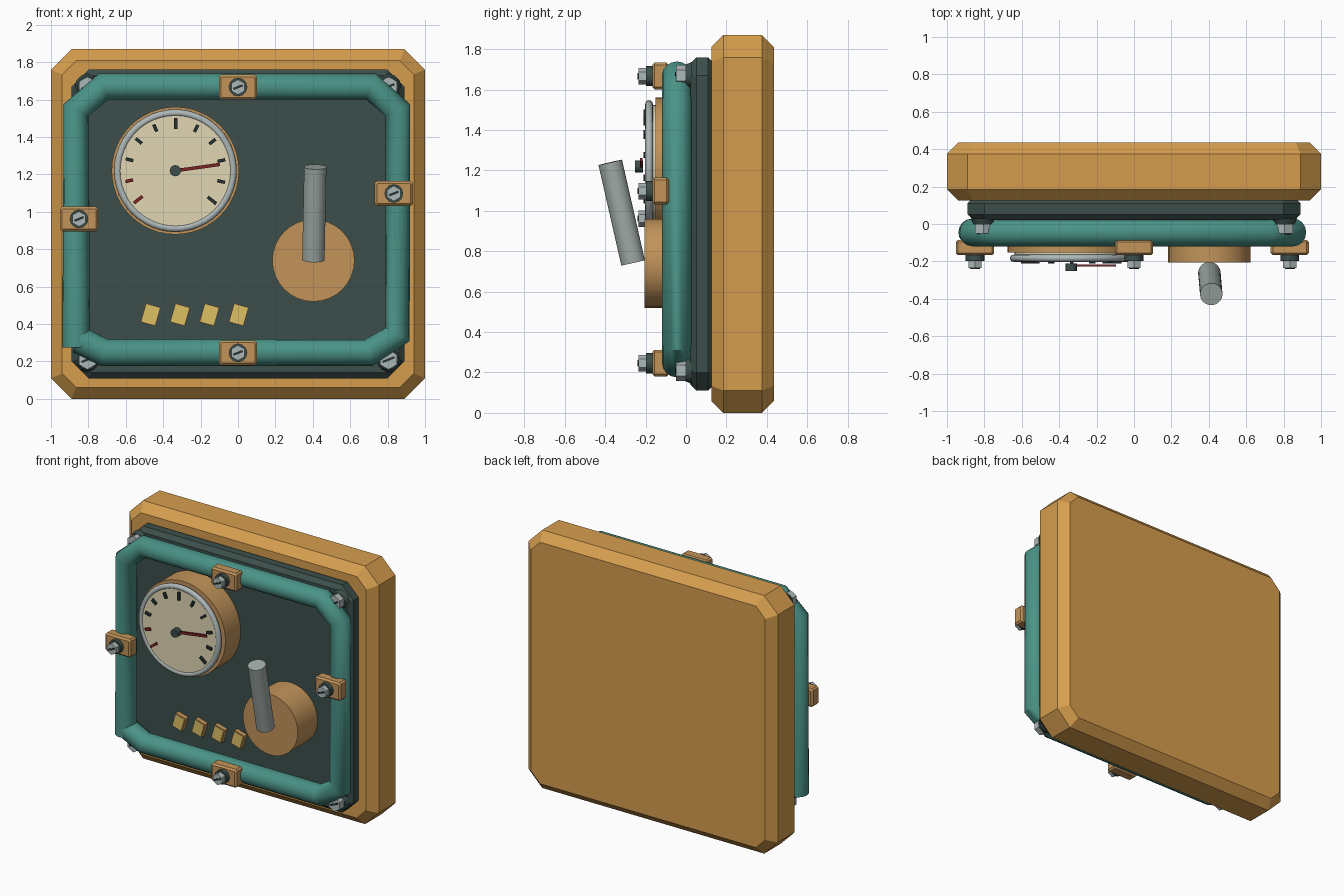
import bpy, bmesh, math
from mathutils import Vector, Matrix

cube = bpy.data.objects.get("Cube")
if cube:
    bpy.data.objects.remove(cube)


def material(name, r, g, b):
    lin = [((c / 255 + 0.055) / 1.055) ** 2.4 for c in (r, g, b)] + [1]
    m = bpy.data.materials.new(name)
    m.use_nodes = True
    m.diffuse_color = lin
    m.node_tree.nodes["Principled BSDF"].inputs["Base Color"].default_value = lin
    return m


ORANGE = material("orange paint", 214, 158, 78)
COPPER = material("copper", 194, 148, 90)
PANEL = material("dark green panel", 60, 79, 75)
TEAL = material("teal tube", 74, 147, 135)
STEEL = material("lever steel", 160, 171, 166)
BRIGHT = material("bright steel", 174, 184, 184)
CREAM = material("cream dial", 226, 214, 180)
DARK = material("dark marks", 38, 50, 48)
RED = material("dark red", 125, 36, 36)
YELLOW = material("yellow", 222, 192, 100)


def finish(bm, name, mat, smooth=False):
    bmesh.ops.recalc_face_normals(bm, faces=bm.faces)
    me = bpy.data.meshes.new(name)
    bm.to_mesh(me)
    bm.free()
    me.materials.append(mat)
    ob = bpy.data.objects.new(name, me)
    bpy.context.collection.objects.link(ob)
    if smooth:
        bpy.ops.object.select_all(action='DESELECT')
        ob.select_set(True)
        bpy.context.view_layer.objects.active = ob
        bpy.ops.object.shade_smooth_by_angle(angle=math.radians(40))
    return ob


def chamfered_block(name, mat, x, z, w, h, y0, y1, cut, bevel, back_bevel):
    """Eight-sided block facing -y with sloped front and back edges."""
    bm = bmesh.new()

    def ring(y, inset):
        a, b = w / 2 - inset, h / 2 - inset
        c = cut - inset * (2 - math.sqrt(2))
        pts = [(a, b - c), (a - c, b), (c - a, b), (-a, b - c),
               (-a, c - b), (c - a, -b), (a - c, -b), (a, c - b)]
        return [bm.verts.new((x + px, y, z + pz)) for px, pz in pts]

    rings = [ring(y0, bevel), ring(y0 + bevel, 0),
             ring(y1 - back_bevel, 0), ring(y1, back_bevel)]
    for lo, hi in zip(rings, rings[1:]):
        for i in range(8):
            j = (i + 1) % 8
            bm.faces.new((lo[i], lo[j], hi[j], hi[i]))
    bm.faces.new(rings[0])
    bm.faces.new(rings[-1])
    return finish(bm, name, mat)


def rod(name, mat, p0, p1, r0, r1=None, sides=32):
    """Cylinder or cone from p0 to p1."""
    p0, p1 = Vector(p0), Vector(p1)
    axis = p1 - p0
    bm = bmesh.new()
    turn = axis.to_track_quat('Z', 'Y').to_matrix().to_4x4()
    bmesh.ops.create_cone(bm, cap_ends=True, segments=sides, radius1=r0,
                          radius2=r0 if r1 is None else r1, depth=axis.length,
                          matrix=Matrix.Translation((p0 + p1) / 2) @ turn)
    return finish(bm, name, mat, sides > 8)


def plate(name, mat, x, z, w, h, y0, y1, angle=0):
    """Box turned about the y axis; angle is counter-clockwise from the front."""
    bm = bmesh.new()
    m = (Matrix.Translation((x, (y0 + y1) / 2, z)) @ Matrix.Rotation(-angle, 4, 'Y')
         @ Matrix.Diagonal((w, y1 - y0, h, 1)))
    bmesh.ops.create_cube(bm, size=1, matrix=m)
    return finish(bm, name, mat)


# Body and mounting plate
chamfered_block("body", ORANGE, 0, 0.935, 2, 1.87, 0.125, 0.435, 0.11, 0.06, 0.06)
chamfered_block("mounting_plate", PANEL, 0, 0.935, 1.78, 1.65, 0.022, 0.135, 0.09, 0.03, 0.025)

# Bent tube frame, open at the lower left corner
curve = bpy.data.curves.new("tube_frame", 'CURVE')
curve.dimensions = '3D'
curve.bevel_depth = 0.074
curve.bevel_resolution = 6
curve.use_fill_caps = True
path = [(-.865, .275), (-.865, 1.545), (-.718, 1.67), (.71, 1.67), (.853, 1.545),
        (.853, .345), (.7, .248), (-.715, .248), (-.85, .315)]
spline = curve.splines.new('POLY')
spline.points.add(len(path) - 1)
for point, (px, pz) in zip(spline.points, path):
    point.co = (px, -0.045, pz, 1)
curve.materials.append(TEAL)
tube = bpy.data.objects.new("tube_frame", curve)
bpy.context.collection.objects.link(tube)
bpy.ops.object.select_all(action='DESELECT')
tube.select_set(True)
bpy.context.view_layer.objects.active = tube
bpy.ops.object.convert(target='MESH')
bpy.ops.object.shade_smooth_by_angle(angle=math.radians(50))


def bolt(name, x, z, y, washer0, washer1, head, thick, length):
    """Washer, hexagonal head and slot."""
    top = y - thick
    rod(name + "_washer", PANEL, (x, y, z), (x, top, z), washer0, washer1, 12)
    rod(name + "_head", BRIGHT, (x, top, z), (x, top - length, z), head, sides=6)
    plate(name + "_slot", DARK, x, z, head * 1.3, 0.012,
          top - length - 0.005, top - length + 0.003, math.radians(22))


# Clamps over the tube
clamps = {"top": (0, 1.667), "bottom": (0, .246), "left": (.833, 1.098), "right": (-.85, .962)}
for side, (x, z) in clamps.items():
    chamfered_block(side + "_clamp", COPPER, x, z, 0.205, 0.133, -0.167, -0.085, 0.012, 0.012, 0.012)
    bolt(side + "_clamp_bolt", x, z, -0.165, 0.05, 0.05, 0.041, 0.033, 0.037)

# Corner bolts
for x in (-0.805, 0.805):
    for z in (0.21, 1.67):
        name = ("left" if x > 0 else "right") + ("_upper" if z > 1 else "_lower") + "_bolt"
        bolt(name, x, z, 0.03, 0.068, 0.053, 0.053, 0.033, 0.047)

# Gauge
gx, gz = -0.335, 1.22
rod("gauge_body", COPPER, (gx, 0.03, gz), (gx, -0.152, gz), 0.341, sides=48)
rod("gauge_dial", CREAM, (gx, -0.14, gz), (gx, -0.195, gz), 0.303, sides=48)
bpy.ops.mesh.primitive_torus_add(location=(gx, -0.183, gz), rotation=(math.pi / 2, 0, 0),
                                 major_radius=0.309, minor_radius=0.019,
                                 major_segments=48, minor_segments=12)
rim = bpy.context.object
rim.name = "gauge_rim"
rim.data.materials.append(BRIGHT)
bpy.ops.object.shade_smooth_by_angle(angle=math.radians(60))
for i in range(11):
    a = math.radians(218 - 25.7 * i)
    length = 0.058 if i % 5 == 0 else 0.042
    plate(f"gauge_tick_{i}", RED if i < 2 else DARK, gx + 0.252 * math.cos(a),
          gz + 0.252 * math.sin(a), length, 0.018, -0.21, -0.19, a)
a = math.radians(8)
plate("needle", RED, gx + 0.12 * math.cos(a), gz + 0.12 * math.sin(a),
      0.24, 0.018, -0.228, -0.216, a)
rod("needle_hub", PANEL, (gx, -0.212, gz), (gx, -0.252, gz), 0.03, sides=12)

# Lever on its round base
rod("lever_base", COPPER, (0.403, 0.03, 0.74), (0.403, -0.205, 0.74), 0.22)
rod("lever", STEEL, (0.403, -0.262, 0.743), (0.413, -0.375, 1.24), 0.06)

# Row of tilted indicator tiles
for i in range(4):
    x = -0.467 + 0.157 * i
    tilt = math.radians(-16)
    plate(f"tile_frame_{i}", COPPER, x, 0.45, 0.082, 0.104, -0.012, 0.03, tilt)
    plate(f"tile_{i}", YELLOW, x, 0.45, 0.073, 0.095, -0.016, -0.01, tilt)
